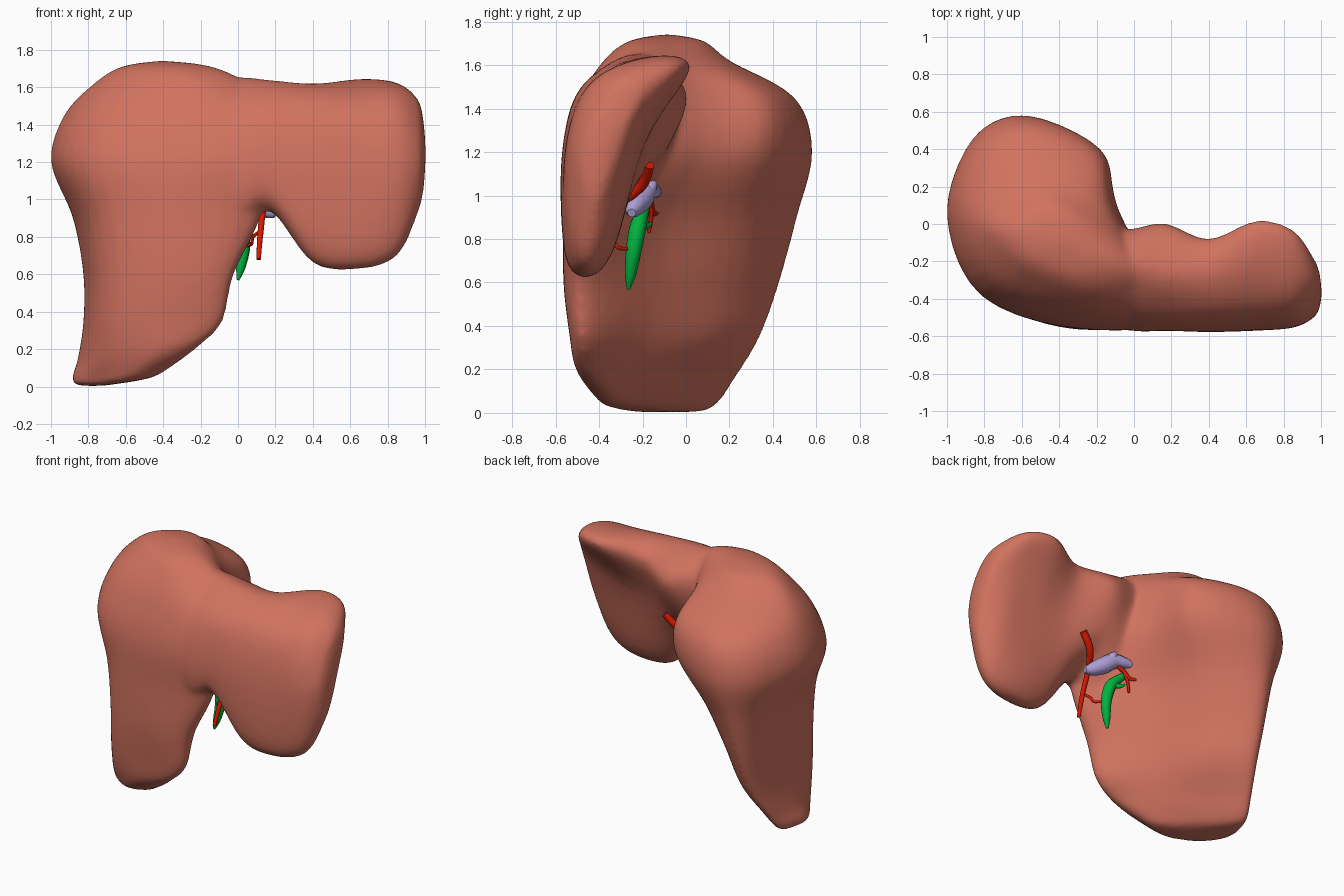
import bpy, bmesh
from mathutils import Vector


def material(name, rgb):
    m = bpy.data.materials.new(name)
    m.diffuse_color = (*rgb, 1)
    return m


def spline(pts, steps, closed):
    # Catmull-Rom curve through the points
    n, out = len(pts), []
    get = (lambda i: pts[i % n]) if closed else (lambda i: pts[max(0, min(n - 1, i))])
    for i in range(n if closed else n - 1):
        a, b, c, d = (get(i + k) for k in (-1, 0, 1, 2))
        for s in range(steps):
            t = s / steps
            out.append(0.5 * (2 * b + (c - a) * t + (2 * a - 5 * b + 4 * c - d) * t * t
                              + (3 * b - a - 3 * c + d) * t ** 3))
    return out if closed else out + [pts[-1].copy()]


def scaled(ring, k, shift):
    c = sum(ring, Vector()) / len(ring)
    return [c + (p - c) * k + Vector(shift) for p in ring]


def skin(bm, rings):
    # skin smooth rings through the given cross-sections, with closed ends
    dense = [spline(r, 5, True) for r in rings]
    columns = [spline(list(col), 5, False) for col in zip(*dense)]
    loops = [[bm.verts.new(p) for p in row] for row in zip(*columns)]
    n = len(loops[0])
    for a, b in zip(loops, loops[1:]):
        for i in range(n):
            bm.faces.new((a[i], a[(i + 1) % n], b[(i + 1) % n], b[i]))
    bm.faces.new(loops[0])
    bm.faces.new(loops[-1])


def finish(bm, name, mat):
    bmesh.ops.recalc_face_normals(bm, faces=bm.faces)
    me = bpy.data.meshes.new(name)
    bm.to_mesh(me)
    bm.free()
    me.materials.append(mat)
    ob = bpy.data.objects.new(name, me)
    bpy.context.collection.objects.link(ob)
    me.shade_smooth()
    return ob


def tubes(name, mat, paths):
    # each path is a list of (x, y, z, radius)
    cu = bpy.data.curves.new(name, 'CURVE')
    cu.dimensions = '3D'
    cu.bevel_depth = 1
    cu.bevel_resolution = 3
    cu.use_fill_caps = True
    for path in paths:
        pts = spline([Vector(p) for p in path], 6, False)
        sp = cu.splines.new('POLY')
        sp.points.add(len(pts) - 1)
        for q, p in zip(sp.points, pts):
            q.co = (*p[:3], 1)
            q.radius = max(p[3], 0.003)
        sp.use_smooth = True
    cu.materials.append(mat)
    ob = bpy.data.objects.new(name, cu)
    bpy.context.collection.objects.link(ob)


# right lobe: (x, y) sections at each height
right = [
    (0.05, [(-.76, -.28), (-.88, -.1), (-.86, .08), (-.8, .15), (-.66, 0), (-.5, -.2), (-.36, -.38), (-.55, -.42)]),
    (0.15, [(-.72, -.36), (-.85, -.1), (-.83, .14), (-.77, .22), (-.6, .05), (-.4, -.2), (-.2, -.46), (-.42, -.5)]),
    (0.35, [(-.7, -.41), (-.82, -.1), (-.8, .22), (-.71, .34), (-.5, .14), (-.31, -.18), (-.08, -.48), (-.36, -.53)]),
    (0.60, [(-.7, -.42), (-.82, -.05), (-.8, .3), (-.69, .43), (-.46, .24), (-.25, -.12), (-.02, -.49), (-.32, -.56)]),
    (0.90, [(-.74, -.4), (-.88, .05), (-.82, .39), (-.65, .51), (-.36, .32), (-.17, -.08), (.12, -.48), (-.3, -.56)]),
    (1.20, [(-.82, -.38), (-1, .05), (-.86, .46), (-.57, .58), (-.19, .39), (-.09, .07), (.15, -.49), (-.3, -.55)]),
    (1.45, [(-.76, -.32), (-.93, .05), (-.8, .39), (-.55, .5), (-.2, .37), (-.1, .07), (.12, -.42), (-.27, -.48)]),
    (1.62, [(-.62, -.26), (-.77, -.04), (-.68, .11), (-.5, .2), (-.3, .15), (-.13, -.02), (.04, -.28), (-.25, -.38)]),
]
# left lobe: (y, z) sections at each x
left = [
    (-.25, [(-.4, .9), (-.5, 1), (-.52, 1.25), (-.43, 1.46), (-.2, 1.64), (-.08, 1.5), (-.1, 1.2), (-.25, 1)]),
    (0.00, [(-.42, .82), (-.555, .96), (-.56, 1.25), (-.46, 1.5), (-.22, 1.655), (-.03, 1.5), (-.09, 1.2), (-.27, .95)]),
    (0.17, [(-.46, .94), (-.56, 1.03), (-.56, 1.27), (-.48, 1.5), (-.25, 1.64), (0, 1.48), (-.11, 1.2), (-.32, 1)]),
    (0.40, [(-.46, .66), (-.56, .78), (-.57, 1.2), (-.48, 1.5), (-.26, 1.62), (-.08, 1.52), (-.19, 1.2), (-.33, .8)]),
    (0.65, [(-.45, .63), (-.555, .73), (-.56, 1.2), (-.46, 1.5), (-.2, 1.635), (.02, 1.59), (-.19, 1.25), (-.33, .76)]),
    (0.85, [(-.44, .7), (-.53, .8), (-.55, 1.2), (-.45, 1.49), (-.25, 1.61), (-.03, 1.59), (-.19, 1.32), (-.33, .87)]),
    (0.96, [(-.42, .92), (-.48, 1), (-.5, 1.2), (-.43, 1.4), (-.3, 1.53), (-.18, 1.5), (-.25, 1.3), (-.35, 1.03)]),
]
rr = [[Vector((x, y, z)) for x, y in sec] for z, sec in right]
rr = ([scaled(rr[0], .05, (-.03, 0, -.05)), scaled(rr[0], .75, (-.03, 0, -.042))] + rr
      + [scaled(rr[-1], .6, (0, -.01, .09)), scaled(rr[-1], .05, (0, -.02, .122))])
# tilt the bottom edge up towards the middle
for ring in rr[:4]:
    for p in ring:
        p.z += 0.13 * max(0, p.x + .75)
ll = [[Vector((x, y, z)) for y, z in sec] for x, sec in left]
ll += [scaled(ll[-1], .6, (.032, 0, 0)), scaled(ll[-1], .05, (.045, 0, 0))]

# liver: both lobes fused and softened
bm = bmesh.new()
skin(bm, rr)
skin(bm, ll)
liver = finish(bm, "liver", material("liver_tissue", (0.64, 0.17, 0.115)))
rm = liver.modifiers.new("fuse", 'REMESH')
rm.mode = 'VOXEL'
rm.voxel_size = 0.016
rm.use_smooth_shade = True
sm = liver.modifiers.new("soften", 'SMOOTH')
sm.factor = 0.5
sm.iterations = 14

# gallbladder with its duct stub
tubes("gallbladder", material("bile_green", (0.0, 0.45, 0.05)), [
    [(0, -.265, .57, .008), (.015, -.255, .64, .026), (.03, -.24, .75, .036), (.01, -.22, .86, .038),
     (-.05, -.195, .93, .026), (-.1, -.175, .97, .016)],
    [(0, -.21, .86, .018), (-.04, -.18, .86, .014), (-.06, -.16, .87, .006)],
])

# portal vein
tubes("portal_vein", material("vein_lilac", (0.42, 0.35, 0.68)), [
    [(.2, -.25, .92, .02), (.15, -.24, .94, .042), (.08, -.21, .98, .055), (.02, -.18, 1.02, .05),
     (-.05, -.15, 1.02, .035), (-.15, -.13, 1.01, .022)],
    [(.05, -.19, 1.0, .035), (.04, -.16, 1.04, .03), (.03, -.14, 1.06, .012)],
])

# arteries: main trunk and its thin branches
tubes("arteries", material("artery_red", (0.7, 0.01, 0.0)), [
    [(.11, -.42, .68, .012), (.12, -.37, .82, .016), (.14, -.29, .96, .018), (.2, -.2, 1.05, .024), (.28, -.17, 1.14, .024)],
    [(.12, -.37, .83, .009), (.08, -.34, .8, .009), (.07, -.31, .76, .009), (.03, -.25, .755, .008)],
    [(.02, -.17, 1, .014), (-.05, -.16, .96, .014), (-.09, -.15, .92, .012), (-.14, -.13, .92, .009)],
    [(-.05, -.16, .96, .01), (-.08, -.16, .9, .01), (-.1, -.17, .83, .008)],
])
